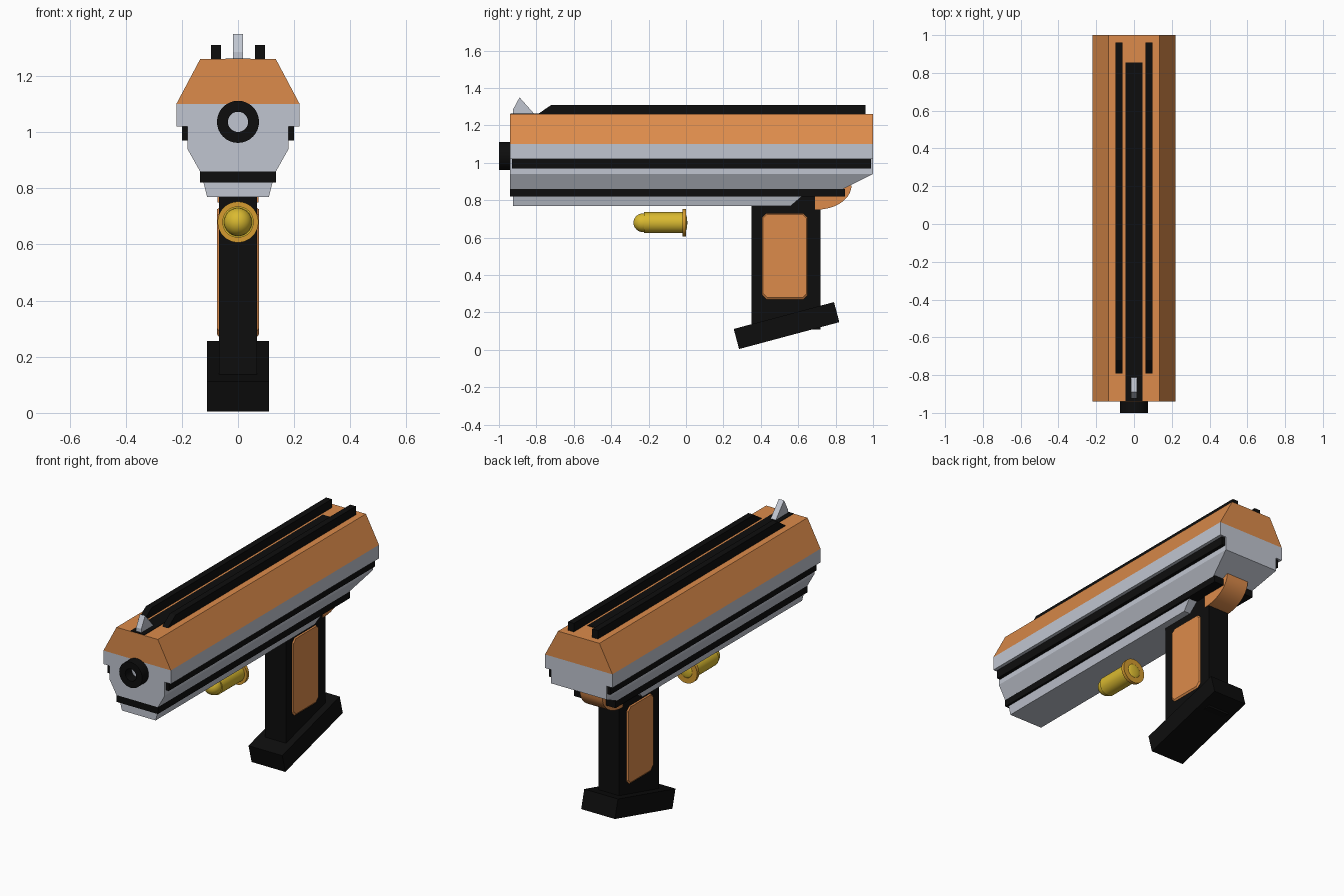
import bpy, bmesh, math
from mathutils import Vector, Matrix

cube = bpy.data.objects.get("Cube")
if cube:
    bpy.data.objects.remove(cube, do_unlink=True)


def material(name, rgb):
    m = bpy.data.materials.new(name)
    m.use_nodes = True
    m.diffuse_color = (*rgb, 1)
    m.node_tree.nodes["Principled BSDF"].inputs["Base Color"].default_value = (*rgb, 1)
    return m


orange = material("orange", (0.72, 0.26, 0.07))
silver = material("silver", (0.53, 0.56, 0.63))
black = material("black", (0.004, 0.004, 0.004))
yellow = material("yellow", (0.70, 0.49, 0.03))
gold = material("gold", (0.66, 0.33, 0.03))


def finish(name, bm, mat, smooth=False):
    bmesh.ops.recalc_face_normals(bm, faces=bm.faces)
    mesh = bpy.data.meshes.new(name)
    bm.to_mesh(mesh)
    bm.free()
    mesh.materials.append(mat)
    obj = bpy.data.objects.new(name, mesh)
    bpy.context.collection.objects.link(obj)
    if smooth:
        bpy.ops.object.select_all(action='DESELECT')
        bpy.context.view_layer.objects.active = obj
        obj.select_set(True)
        bpy.ops.object.shade_smooth_by_angle(angle=math.radians(35))
    return obj


def prism(outline, axis, start, end):
    """Extrude an (x, z) outline along y, or a (y, z) outline along x."""
    place = (lambda p, d: (p[0], d, p[1])) if axis == 'Y' else (lambda p, d: (d, p[0], p[1]))
    bm = bmesh.new()
    face = bm.faces.new([bm.verts.new(place(p, start)) for p in outline])
    out = bmesh.ops.extrude_face_region(bm, geom=[face])
    verts = [g for g in out["geom"] if isinstance(g, bmesh.types.BMVert)]
    shift = Vector(place((0, 0), end - start))
    bmesh.ops.translate(bm, verts=verts, vec=shift)
    return bm


def mirrored(half):
    return half + [(-x, z) for x, z in reversed(half)]


def rect(a, b, c, d):
    return [(a, c), (b, c), (b, d), (a, d)]


def lathe(name, profile, z, mat, steps=32, closed=False):
    """Spin (radius, y) points around a y-directed axis at height z."""
    bm = bmesh.new()
    verts = [bm.verts.new((r, y, z)) for r, y in profile]
    edges = [bm.edges.new(p) for p in zip(verts, verts[1:])]
    if closed:
        edges.append(bm.edges.new((verts[-1], verts[0])))
    bmesh.ops.spin(bm, geom=verts + edges, cent=(0, 0, z), axis=(0, 1, 0),
                   angle=math.tau, steps=steps, use_merge=False)
    bmesh.ops.remove_doubles(bm, verts=bm.verts, dist=0.0002)
    return finish(name, bm, mat, True)


# Slide: orange roof over a stepped silver body with a slanted rear underside
finish("slide_top", prism(mirrored([(0.22, 1.10), (0.135, 1.26)]), 'Y', -0.94, 1), orange)
body = prism(mirrored([(0.135, 0.86), (0.18, 0.94), (0.18, 1.02), (0.22, 1.02), (0.22, 1.10)]),
             'Y', -0.94, 1)
cut = bmesh.ops.bisect_plane(body, geom=body.verts[:] + body.edges[:] + body.faces[:],
                             plane_co=(0, 1, 0.94), plane_no=(0, 0.5, -1), clear_outer=True)
bmesh.ops.holes_fill(body, edges=[e for e in body.edges if e.is_boundary])
finish("slide_body", body, silver)

# Lower rail with a slanted rear end, and the dark band above it
rail = prism(mirrored([(0.11, 0.77), (0.125, 0.83)]), 'Y', -0.925, 0.63)
for v in rail.verts:
    if v.co.y > 0 and v.co.z < 0.8:
        v.co.y = 0.56
finish("lower_rail", rail, silver)
finish("lower_band", prism(rect(-0.135, 0.135, 0.82, 0.86), 'Y', -0.94, 0.85), black)

# Side strips and top rails
for side, label in ((1, "left"), (-1, "right")):
    finish(label + "_side_strip",
           prism(rect(side * 0.17, side * 0.2, 0.97, 1.02), 'Y', -0.93, 0.99), black)
    finish(label + "_top_rail",
           prism([(-0.80, 1.255), (0.96, 1.255), (0.96, 1.31), (-0.72, 1.31)], 'X',
                 side * 0.06, side * 0.097), black)
finish("top_strip", prism(rect(-0.045, 0.045, 1.256, 1.263), 'Y', -0.938, 0.855), black)

# Front sight and muzzle ring
finish("front_sight", prism([(-0.925, 1.26), (-0.925, 1.285), (-0.89, 1.35), (-0.81, 1.26)],
                            'X', -0.017, 0.017), silver)
lathe("muzzle", [(0.075, -0.935), (0.075, -1), (0.036, -1), (0.036, -0.935)],
      1.037, black, closed=True)

# Grip, with its chamfered side panels
grip = prism(rect(0.35, 0.72, 0.11, 0.86), 'X', -0.068, 0.068)
finish("grip", grip, black)
y0, y1, z0, z1, c = 0.402, 0.655, 0.26, 0.735, 0.022
panel = [(y0 + c, z0), (y1 - c, z0), (y1, z0 + c), (y1, z1 - c),
         (y1 - c, z1), (y0 + c, z1), (y0, z1 - c), (y0, z0 + c)]
for side, label in ((1, "left"), (-1, "right")):
    bm = prism(panel, 'X', side * 0.06, side * 0.075)
    for v in bm.verts:
        if abs(v.co.x) > 0.07:
            v.co.y += 0.01 if v.co.y < 0.53 else -0.01
            v.co.z += 0.02 if v.co.z < 0.5 else -0.01
    finish(label + "_grip_panel", bm, orange)

# Tilted magazine base
base = bmesh.new()
bmesh.ops.create_cube(base, size=1, matrix=Matrix.Translation((0, 0.5375, 0.13))
                      @ Matrix.Rotation(math.radians(15), 4, 'X')
                      @ Matrix.Diagonal((0.22, 0.555, 0.111, 1)))
finish("magazine_base", base, black)

# Rounded tail behind the grip
arc = [(0.70 + 0.185 * math.sin(a), 0.88 - 0.13 * math.cos(a))
       for a in (math.pi / 2 * i / 10 for i in range(11))]
finish("grip_tail", prism([(0.69, 0.88), (0.69, 0.75)] + arc, 'X', -0.073, 0.073), orange, True)

# Cartridge: rounded nose, case, rim and domed primer
nose = [(0.05 * math.sin(a), -0.23 - 0.051 * math.cos(a))
        for a in (math.pi / 2 * i / 8 for i in range(9))]
dome = [(0.042 * math.cos(a), 0.009 * math.sin(a) - 0.002)
        for a in (math.pi / 2 * i / 5 for i in range(6))]
lathe("cartridge", nose + [(0.05, -0.225), (0.056, -0.225), (0.056, -0.01), (0.042, -0.01)]
      + dome, 0.68, yellow)
lathe("cartridge_rim", [(0.04, -0.02), (0.073, -0.02), (0.073, 0), (0.04, 0)],
      0.68, gold, closed=True)
